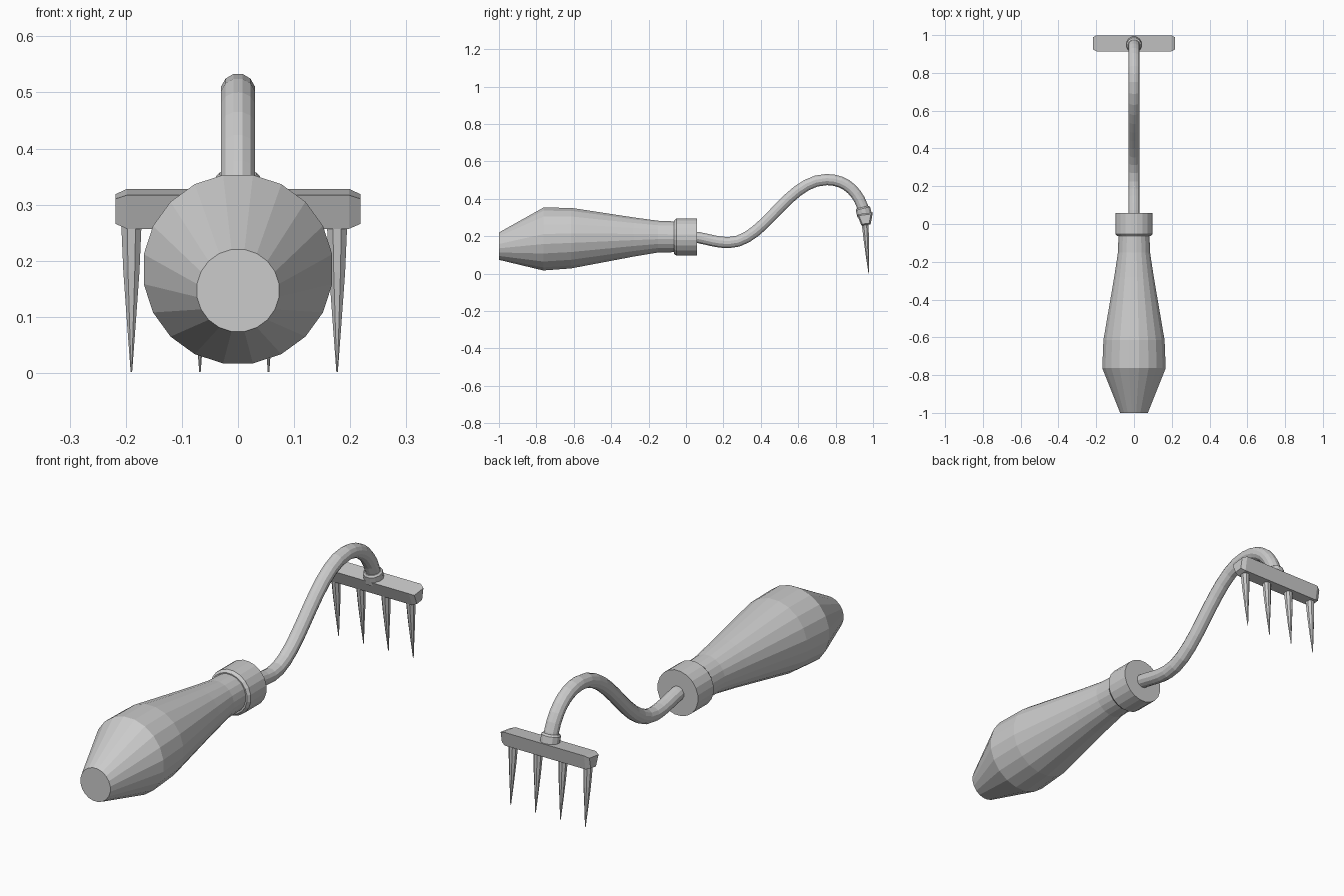
import bpy, math
from mathutils import Vector
from mathutils.geometry import interpolate_bezier

if "Cube" in bpy.data.objects:
    bpy.data.objects.remove(bpy.data.objects["Cube"])


def loft(name, rings, smooth=None):
    """Skin a list of equal-length closed rings and cap both ends."""
    n = len(rings[0])
    verts = [v for r in rings for v in r]
    faces = [(k * n + i, k * n + (i + 1) % n, (k + 1) * n + (i + 1) % n, (k + 1) * n + i)
             for k in range(len(rings) - 1) for i in range(n)]
    faces += [tuple(range(n))[::-1], tuple(range(len(verts) - n, len(verts)))]
    mesh = bpy.data.meshes.new(name)
    mesh.from_pydata(verts, [], faces)
    ob = bpy.data.objects.new(name, mesh)
    bpy.context.collection.objects.link(ob)
    bpy.context.view_layer.objects.active = ob
    bpy.ops.object.select_all(action='DESELECT')
    ob.select_set(True)
    bpy.ops.object.mode_set(mode='EDIT')
    bpy.ops.mesh.select_all(action='SELECT')
    bpy.ops.mesh.normals_make_consistent(inside=False)
    bpy.ops.object.mode_set(mode='OBJECT')
    return ob


def ring(x, y, z, r, n, axis):
    """Circle round an axis lying in the yz plane."""
    d = Vector(axis).normalized()
    up = Vector((1, 0, 0)).cross(d)
    c = Vector((x, y, z))
    return [c + r * (math.cos(a) * Vector((1, 0, 0)) + math.sin(a) * up)
            for a in (2 * math.pi * (i + 0.5) / n for i in range(n))]


Y = (0, 1, 0)

# Wooden handle: y, centre height, radius
handle = [(-1, .147, .074), (-.763, .185, .17), (-.615, .19, .164),
          (-.28, .196, .106), (-.15, .198, .086), (-.05, .197, .083)]
loft("handle", [ring(0, y, z, r, 20, Y) for y, z, r in handle])

# Metal collar with a chamfered rear edge
loft("collar", [ring(0, y, .195, r, 20, Y)
                for y, r in [(-.064, .09), (-.052, .1), (.058, .1)]])

# Swan-neck rod
segments = [((.03, .197), (.10, .193), (.15, .166), (.227, .166)),
            ((.227, .166), (.42, .166), (.54, .503), (.753, .503)),
            ((.753, .503), (.86, .503), (.93, .43), (.955, .32))]
path = []
for seg, count in zip(segments, (6, 12, 9)):
    pts = interpolate_bezier(*[Vector((0, *p)) for p in seg], count)
    path += pts if not path else pts[1:]
rings = []
for i, p in enumerate(path):
    t = path[min(i + 1, len(path) - 1)] - path[max(i - 1, 0)]
    rings.append(ring(*p, .031, 12, t))
loft("neck_rod", rings)

# Ferrule where the rod meets the rake head
tilt = (0, .25, -1)
loft("ferrule", [ring(0, y, z, r, 12, tilt)
                 for y, z, r in [(.943, .355, .034), (.946, .348, .041), (.955, .31, .041)]])

# Rake head bar: tapered section with chamfered ends
section = [(.914, .317), (.999, .328), (.987, .263), (.938, .257)]
cy, cz = .957, .291
loft("head_bar", [[(x, cy + (y - cy) * s, cz + (z - cz) * s) for y, z in section]
                  for x, s in [(-.218, .75), (-.198, 1), (.198, 1), (.218, .75)]])

# Four tines tapering to points
for k in range(4):
    x = -.19 + .1222 * k
    loft(f"tine_{k + 1}", [ring(x, y, z, r, 8, (0, .08, -1))
                           for y, z, r in [(.957, .275, .02), (.964, .18, .0155),
                                           (.97, .09, .0085), (.977, .002, .0015)]])
